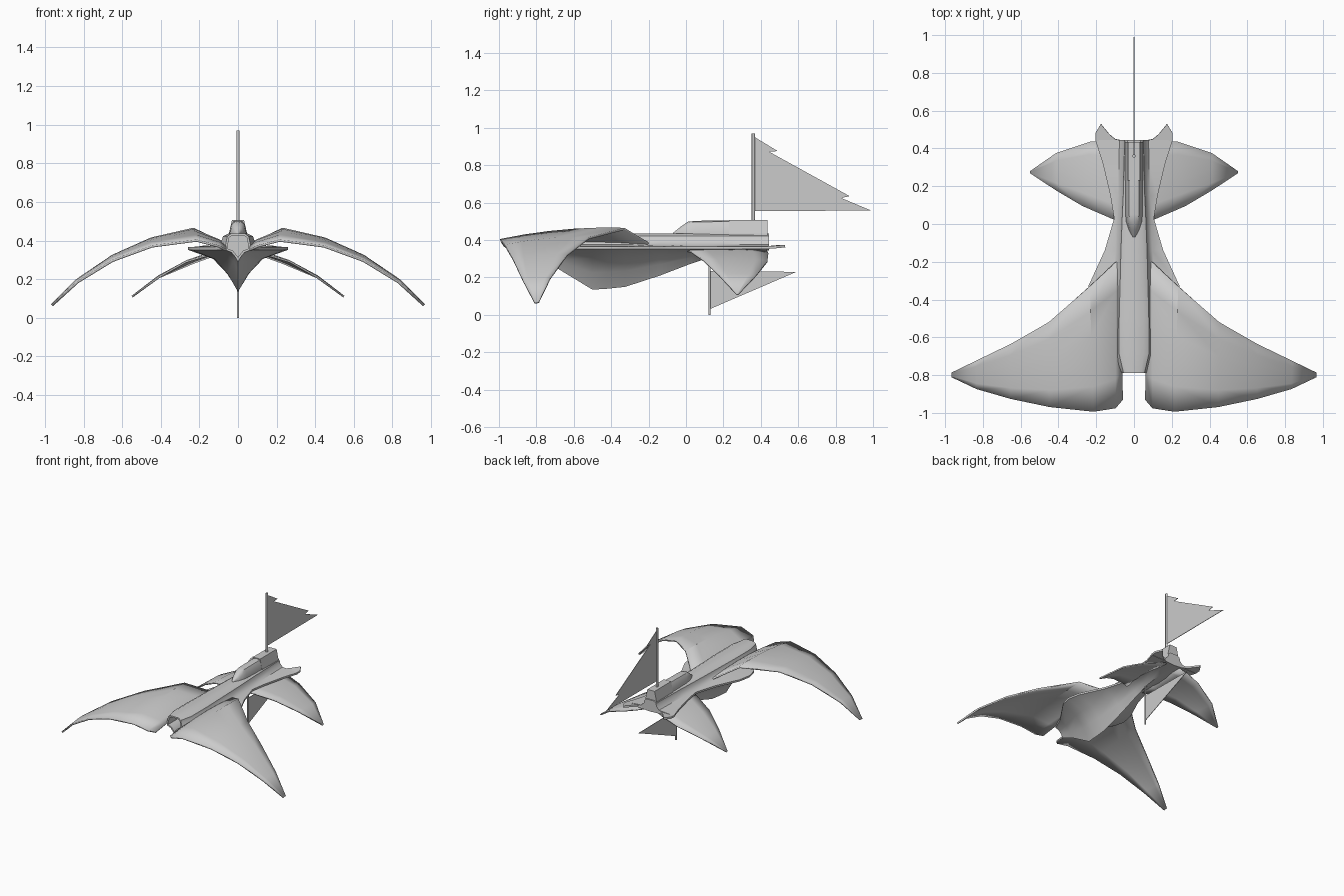
import bpy, bmesh, math
from mathutils import Vector

if "Cube" in bpy.data.objects:
    bpy.data.objects.remove(bpy.data.objects["Cube"])


def finish(name, bm, mirror=False, thick=0, smooth=None):
    bmesh.ops.recalc_face_normals(bm, faces=bm.faces)
    me = bpy.data.meshes.new(name)
    bm.to_mesh(me)
    bm.free()
    ob = bpy.data.objects.new(name, me)
    bpy.context.collection.objects.link(ob)
    if thick:
        m = ob.modifiers.new("thickness", 'SOLIDIFY')
        m.thickness, m.offset = thick, 0
    if mirror:
        ob.modifiers.new("mirror", 'MIRROR').use_mirror_merge = False
    if smooth:
        bpy.ops.object.select_all(action='DESELECT')
        ob.select_set(True)
        bpy.context.view_layer.objects.active = ob
        bpy.ops.object.shade_smooth_by_angle(angle=math.radians(smooth))
    return ob


def loft(bm, rows, closed=False):
    vs = [[bm.verts.new(p) for p in r] for r in rows]
    n = len(vs[0])
    for a, b in zip(vs, vs[1:]):
        for i in range(n if closed else n - 1):
            j = (i + 1) % n
            bm.faces.new((a[i], a[j], b[j], b[i]))
    return vs


def ring(y, half):
    """Full symmetric ring; the half profile starts on the centre line."""
    right = [(x, y, z) for x, z in half]
    return right + [(-x, y, z) for x, z in reversed(half) if x > 0]


def wing(name, lead, trail, bulge, thick, cuts=5):
    rows = []
    for a, b in zip(lead, trail):
        a, b = Vector(a), Vector(b)
        h = bulge * (a - b).length
        rows.append([a.lerp(b, k / cuts) + Vector((0, 0, h * 4 * k / cuts * (1 - k / cuts)))
                     for k in range(cuts + 1)])
    bm = bmesh.new()
    loft(bm, rows)
    finish(name, bm, True, thick, 35)


def plate(name, pts, thick, mirror=False):
    bm = bmesh.new()
    bm.faces.new([bm.verts.new(p) for p in pts])
    finish(name, bm, mirror, thick)


def pole(name, y, z0, z1, r):
    bm = bmesh.new()
    bmesh.ops.create_cone(bm, cap_ends=True, segments=8, radius1=r, radius2=r, depth=z1 - z0)
    bmesh.ops.translate(bm, verts=bm.verts, vec=(0, y, (z0 + z1) / 2))
    finish(name, bm, smooth=50)


# Hull: y, keel height, flared edge half width, upper body half width
stations = [(-0.79, .29, .066, .06), (-0.69, .25, .11, .085), (-0.5, .135, .24, .085),
            (-0.42, .14, .258, .083), (-0.325, .15, .24, .08), (-0.14, .21, .155, .075),
            (0.03, .275, .105, .068), (0.15, .315, .125, .062), (0.32, .34, .165, .058),
            (0.445, .345, .205, .055)]
rows = []
for y, keel, w, b in stations:
    s = min(w * .98, b + .022)
    rows.append(ring(y, [(0, keel), (w * .22, keel + (.352 - keel) * .42),
                         (w * .5, keel + (.352 - keel) * .78), (w, .352), (w, .366),
                         (s, .376), (b, .40), (b * .92, .422), (b * .6, .436)]))
bm = bmesh.new()
vs = loft(bm, rows, True)
bm.faces.new(vs[-1])
front = bm.faces.new(vs[0])
bmesh.ops.recalc_face_normals(bm, faces=bm.faces)
# Open intake at the nose
bmesh.ops.inset_individual(bm, faces=[front], thickness=.011, use_even_offset=True)
ext = bmesh.ops.extrude_face_region(bm, geom=[front])
bmesh.ops.translate(bm, verts=[v for v in ext['geom'] if isinstance(v, bmesh.types.BMVert)],
                    vec=(0, .22, 0))
if front.is_valid:
    bm.faces.remove(front)
finish("hull", bm, smooth=35)

# Tail tips of the flared deck
plate("tail_tip", [(.05, .44, .36), (.205, .44, .36), (.205, .48, .363),
                   (.175, .53, .368), (.13, .475, .365), (.1, .45, .362)], .014, True)

# Large front wings
wing("front_wing",
     [(.075, -.19, .37), (.1, -.205, .385), (.235, -.33, .46), (.45, -.52, .41),
      (.65, -.635, .32), (.835, -.725, .195), (.963, -.787, .067)],
     [(.062, -.93, .35), (.1, -.975, .37), (.215, -.993, .40), (.445, -.968, .37),
      (.65, -.925, .295), (.83, -.873, .185), (.963, -.81, .064)], .03, .012)

# Small rear wings
wing("rear_wing",
     [(.06, .0, .345), (.12, .03, .335), (.27, .095, .29), (.41, .178, .21), (.548, .27, .11)],
     [(.06, .43, .345), (.12, .44, .325), (.23, .435, .285), (.41, .375, .21), (.548, .279, .11)],
     .03, .01)

# Cockpit canopy: y, base half width, roof half width, roof height
rows = []
for y, b, t, z in [(-.07, .006, .003, .438), (-.03, .028, .014, .47), (.01, .041, .022, .498),
                   (.05, .045, .026, .503), (.23, .045, .026, .505)]:
    rows.append(ring(y, [(0, .42), (b, .42), (b, .436), ((b + t * 1.15) / 2, z * .6 + .436 * .4),
                         (t, z - .006 * (t > .01)), (0.0, z)][:]))
bm = bmesh.new()
vs = loft(bm, rows, True)
bm.faces.new(vs[0])
bm.faces.new(vs[-1])
finish("canopy", bm, smooth=40)

# Boxy spine behind the canopy
bm = bmesh.new()
vs = loft(bm, [ring(y, [(0, .40), (.049, .40), (.047, .436), (.031, .508), (0, .508)])
               for y in (.23, .435)], True)
for r in vs:
    bm.faces.new(r)
finish("spine", bm)

# Flags and poles
pole("upper_pole", .36, .45, .97, .009)
plate("upper_flag", [(0, .36, .555), (0, .99, .558), (0, .83, .625), (0, .875, .635),
                     (0, .445, .872), (0, .49, .876), (0, .36, .955)], .004)
pole("lower_pole", .125, 0, .34, .006)
plate("lower_flag", [(0, .125, .03), (0, .59, .23), (0, .125, .235)], .004)
